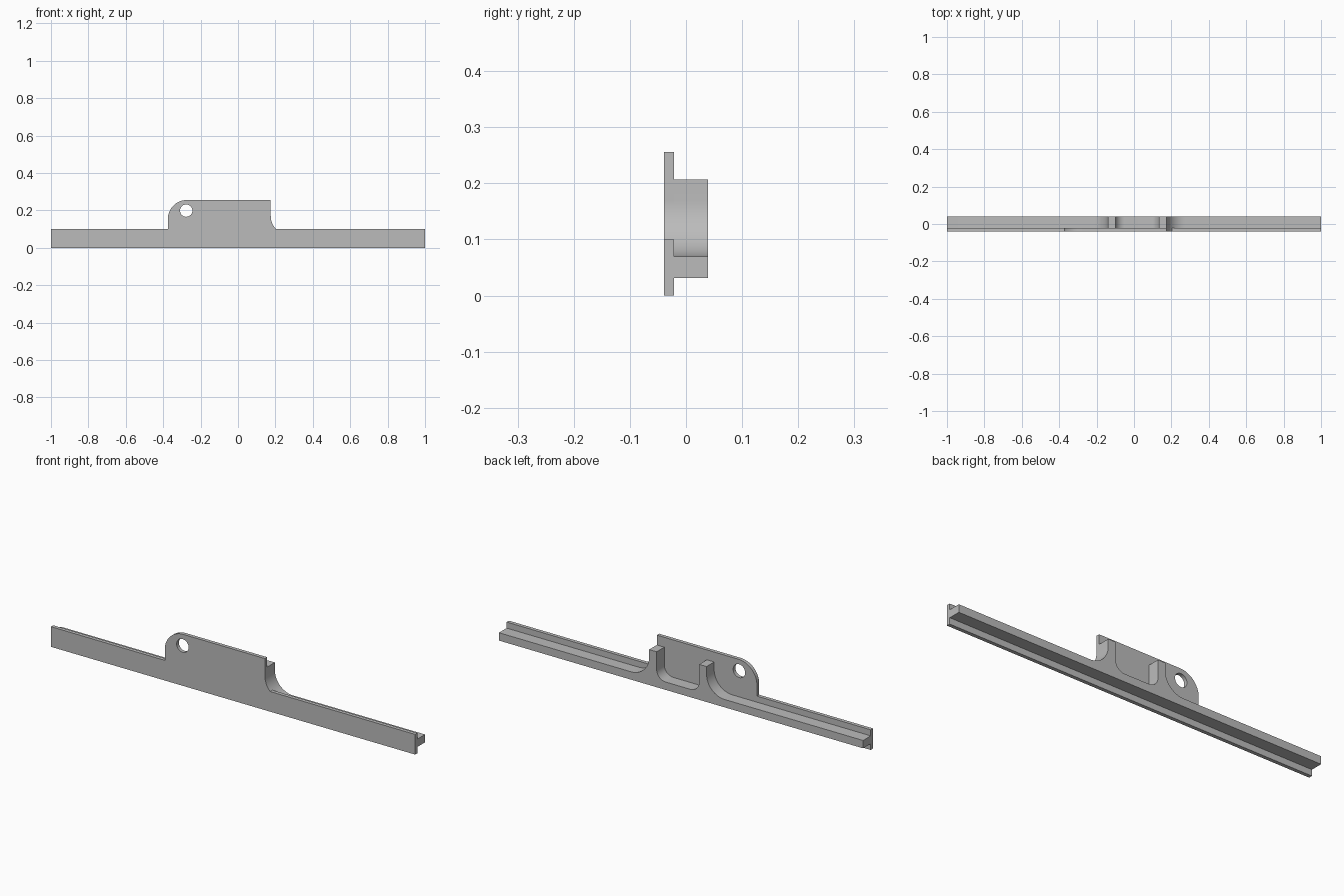
import bpy, bmesh, math

cube = bpy.data.objects.get("Cube")
if cube:
    bpy.data.objects.remove(cube, do_unlink=True)

grey = bpy.data.materials.new("light grey")
grey.use_nodes = True
grey.diffuse_color = (0.5, 0.5, 0.5, 1)
grey.node_tree.nodes["Principled BSDF"].inputs["Base Color"].default_value = (0.5, 0.5, 0.5, 1)


def arc(cx, cz, r, start, end, steps=16):
    """Points on an arc in the xz plane, angles in degrees."""
    angles = [math.radians(start + (end - start) * i / steps) for i in range(steps + 1)]
    return [(cx + r * math.cos(a), cz + r * math.sin(a)) for a in angles]


def extrude_profile(name, loops, y0, y1):
    """Fill an outline (with optional holes) and extrude it along y."""
    bm = bmesh.new()
    for loop in loops:
        verts = [bm.verts.new((x, y0, z)) for x, z in loop]
        for a, b in zip(verts, verts[1:] + verts[:1]):
            bm.edges.new((a, b))
    bmesh.ops.triangle_fill(bm, use_beauty=True, edges=bm.edges[:])
    result = bmesh.ops.extrude_face_region(bm, geom=bm.faces[:], use_keep_orig=True)
    moved = [v for v in result["geom"] if isinstance(v, bmesh.types.BMVert)]
    bmesh.ops.translate(bm, verts=moved, vec=(0, y1 - y0, 0))
    bmesh.ops.recalc_face_normals(bm, faces=bm.faces[:])
    bmesh.ops.dissolve_limit(bm, angle_limit=0.01, verts=bm.verts[:], edges=bm.edges[:])
    mesh = bpy.data.meshes.new(name)
    bm.to_mesh(mesh)
    bm.free()
    mesh.materials.append(grey)
    obj = bpy.data.objects.new(name, mesh)
    bpy.context.collection.objects.link(obj)
    bpy.ops.object.select_all(action="DESELECT")
    obj.select_set(True)
    bpy.context.view_layer.objects.active = obj
    bpy.ops.object.shade_smooth_by_angle(angle=math.radians(30))
    return obj


front, joint, back = -0.039, -0.021, 0.039
strip_top, tab_top = 0.1, 0.256
floor, post_top = 0.07, 0.207
big, small = 0.1, 0.05
right_post, left_post = (-0.14, -0.1), (0.134, 0.175)

# Front plate: long strip with a raised tab, rounded corner and pin hole
foot_angle = 180 + math.degrees(math.asin((floor + big - strip_top) / big))
plate = [(-1, 0), (1, 0), (1, strip_top)]
plate += arc(left_post[1] + big, floor + big, big, foot_angle, 180)
plate += [(left_post[1], tab_top)]
plate += arc(-0.273, tab_top - 0.102, 0.102, 90, 180)
plate += [(-0.375, strip_top), (-1, strip_top)]
hole = arc(-0.277, 0.199, 0.033, 0, 360, 32)[:-1]
extrude_profile("front_plate", [plate, hole], front, joint)

# Back rail: ledge with two upright posts blended in by fillets
rail = [(-1, 0.031), (1, 0.031), (1, floor)]
rail += arc(left_post[1] + big, floor + big, big, 270, 180)
rail += [(left_post[1], post_top), (left_post[0], post_top)]
rail += arc(left_post[0] - small, floor + small, small, 360, 270)
rail += arc(right_post[1] + small, floor + small, small, 270, 180)
rail += [(right_post[1], post_top), (right_post[0], post_top)]
rail += arc(right_post[0] - big, floor + big, big, 360, 270)
rail += [(-1, floor)]
extrude_profile("back_rail", [rail], joint, back)
